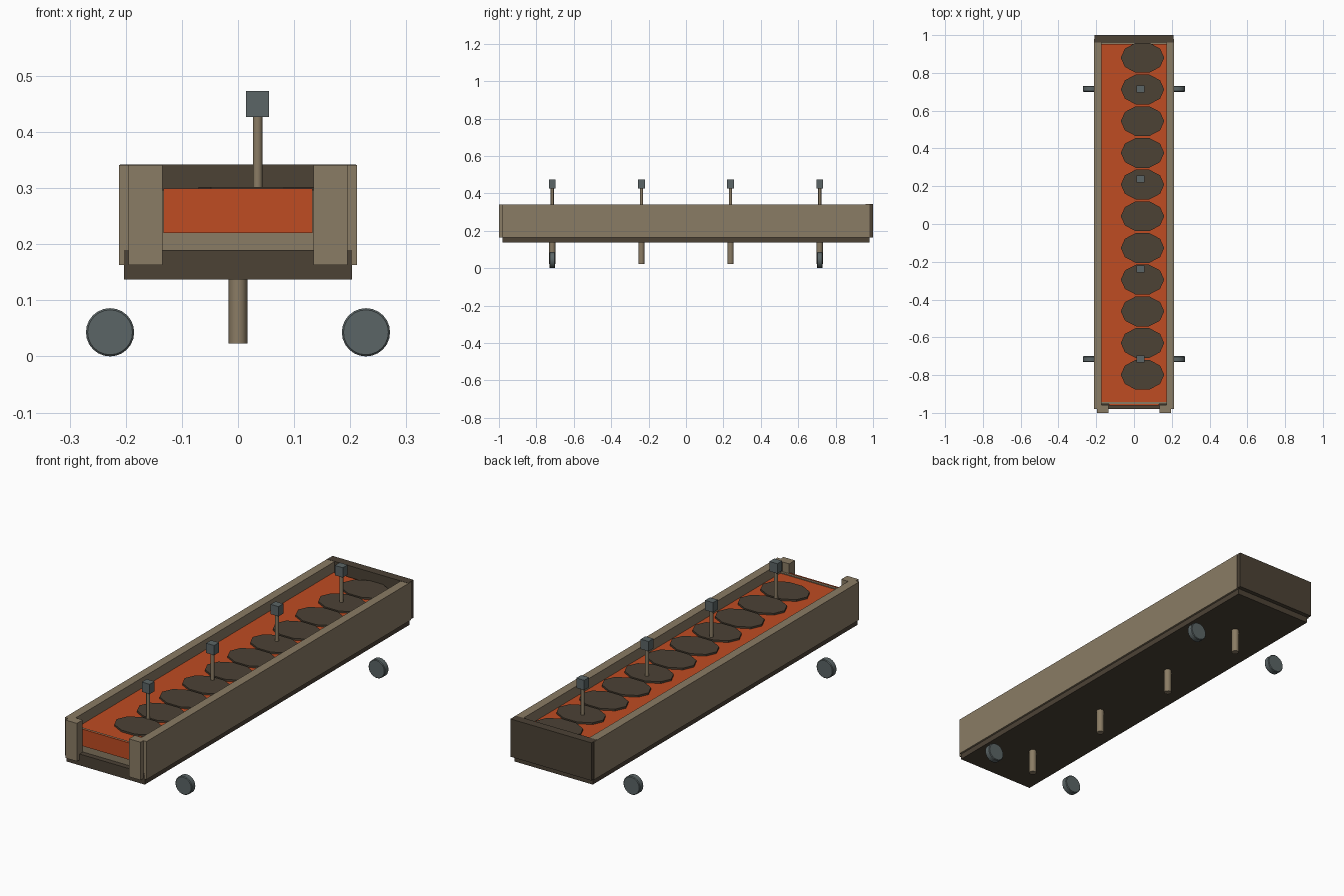
import bpy, math
from mathutils import Matrix

if "Cube" in bpy.data.objects:
    bpy.data.objects.remove(bpy.data.objects["Cube"])


def mat(name, rgb):
    m = bpy.data.materials.new(name)
    m.diffuse_color = (*rgb, 1)
    m.use_nodes = True
    m.node_tree.nodes["Principled BSDF"].inputs["Base Color"].default_value = m.diffuse_color
    return m


TAN = mat("weathered_wood", (0.255, 0.2, 0.128))
DARK = mat("dark_wood", (0.072, 0.054, 0.036))
ORANGE = mat("burnt_orange", (0.52, 0.072, 0.016))
STEEL = mat("grey_steel", (0.105, 0.13, 0.133))


def box(name, x, y, z, m):
    """Box from (min, max) ranges."""
    bpy.ops.mesh.primitive_cube_add(size=1)
    o = bpy.context.object
    o.name = name
    size = [b - a for a, b in (x, y, z)]
    mid = [(a + b) / 2 for a, b in (x, y, z)]
    o.data.transform(Matrix.Translation(mid) @ Matrix.Diagonal((*size, 1)))
    o.data.materials.append(m)
    return o


def cyl(name, r, depth, loc, m, sides=12, rot=(0, 0, 0), smooth=True):
    bpy.ops.mesh.primitive_cylinder_add(vertices=sides, radius=r, depth=depth,
                                        location=loc, rotation=rot)
    o = bpy.context.object
    o.name = name
    o.data.materials.append(m)
    if smooth:
        bpy.ops.object.shade_smooth_by_angle(angle=math.radians(35))
    return o


# Underside slab, tray floor and tail wall
box("base_slab", (-0.203, 0.203), (-0.98, 0.98), (0.137, 0.19), DARK)
box("tray_floor", (-0.173, 0.173), (-0.955, 0.962), (0.188, 0.22), TAN)
box("tail_wall", (-0.21, 0.21), (0.96, 1.0), (0.165, 0.342), DARK)

# Side walls and front posts
for s, side in ((-1, "left"), (1, "right")):
    box(side + "_wall", sorted((s * 0.171, s * 0.212)), (-0.98, 0.98),
        (0.163, 0.341), TAN)
    box(side + "_front_post", sorted((s * 0.135, s * 0.195)), (-1.0, -0.957),
        (0.163, 0.341), TAN)

# Orange bed with its front panel and rim
box("bed", (-0.171, 0.171), (-0.943, 0.952), (0.22, 0.293), ORANGE)
box("front_rim", (-0.171, 0.171), (-0.954, -0.943), (0.22, 0.297), TAN)
box("front_panel", (-0.133, 0.133), (-0.96, -0.954), (0.22, 0.299), ORANGE)

# Row of flat oval patches on the bed
for i in range(11):
    o = cyl(f"bed_patch_{i + 1}", 1, 1, (0.045, 0.88 - i * 0.1678, 0.297), DARK,
            sides=10, smooth=False)
    o.data.transform(Matrix.Diagonal((0.115, 0.083, 0.009, 1))
                     @ Matrix.Rotation(math.radians(90), 4, 'Z'))

# Stakes with steel heads above, legs below
for i in range(4):
    y = -0.715 + i * 0.4767
    cyl(f"stake_{i + 1}", 0.0085, 0.14, (0.035, y, 0.36), TAN)
    box(f"stake_head_{i + 1}", (0.0145, 0.0555), (y - 0.018, y + 0.018),
        (0.427, 0.473), STEEL)
    cyl(f"leg_{i + 1}", 0.0165, 0.117, (0, y, 0.0815), TAN)

# Wheels facing front and back
for sx in (-1, 1):
    for sy in (-1, 1):
        w = cyl(f"wheel_{'left' if sx < 0 else 'right'}_{'front' if sy < 0 else 'back'}",
                0.043, 0.03, (sx * 0.228, sy * 0.715, 0.043), STEEL, sides=24,
                rot=(math.pi / 2, 0, 0))
        b = w.modifiers.new("edge", 'BEVEL')
        b.width = 0.003
        b.segments = 1
        b.limit_method = 'ANGLE'
        b.angle_limit = math.radians(40)
